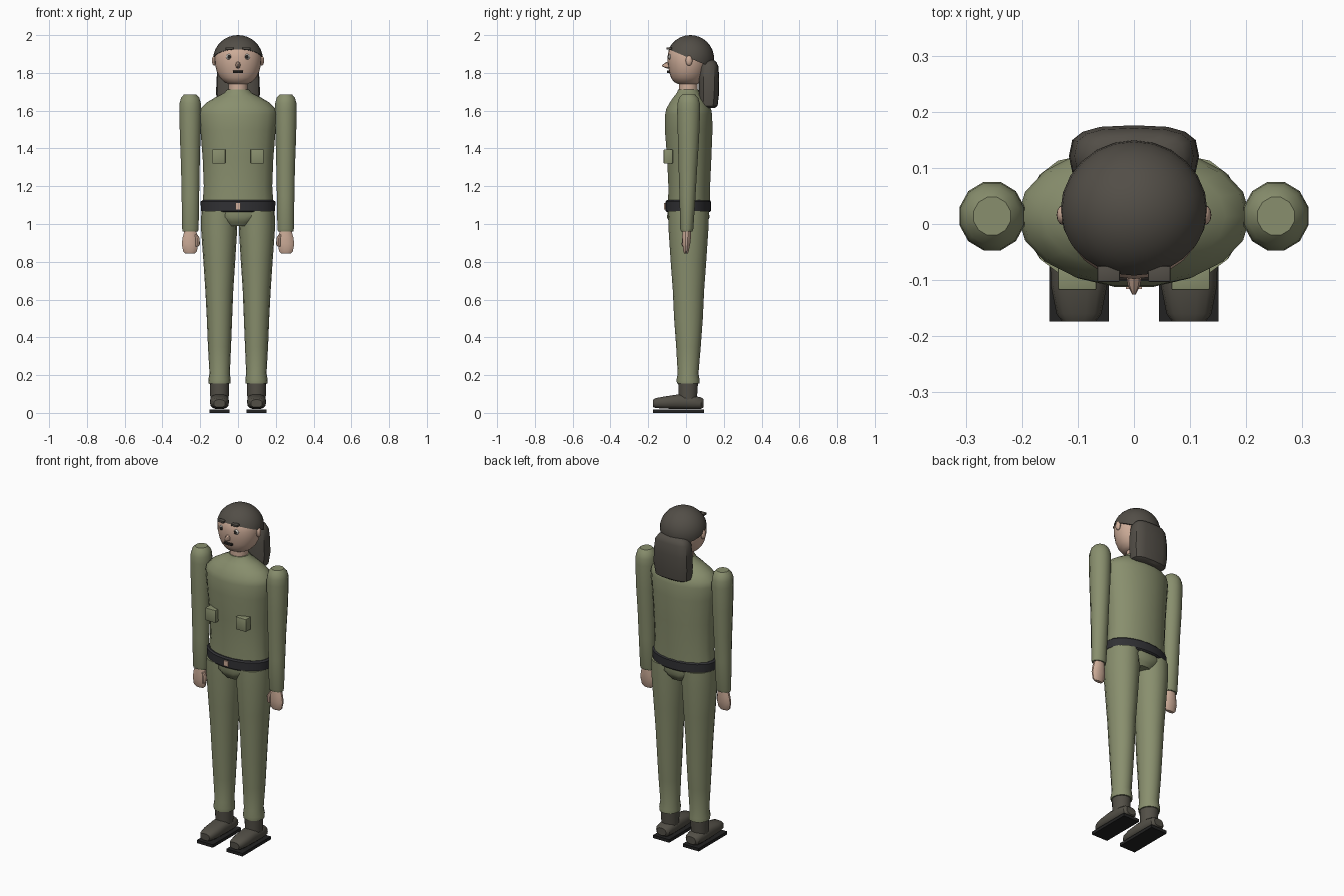
import bpy, bmesh, math
from mathutils import Vector, Matrix


def material(name, rgb):
    m = bpy.data.materials.new(name)
    m.diffuse_color = (*rgb, 1)
    return m


GREEN = material("olive cloth", (0.25, 0.275, 0.155))
SKIN = material("skin", (0.62, 0.42, 0.32))
HAIR = material("dark brown hair", (0.085, 0.076, 0.063))
BOOT = material("boot leather", (0.085, 0.078, 0.062))
BELT = material("belt black", (0.03, 0.03, 0.034))
SOLE = material("sole black", (0.016, 0.016, 0.016))
DARK = material("eye and lip dark", (0.02, 0.017, 0.015))
WHITE = material("eye white", (0.6, 0.57, 0.52))


def finish(bm, name, mat):
    bmesh.ops.recalc_face_normals(bm, faces=bm.faces)
    me = bpy.data.meshes.new(name)
    bm.to_mesh(me)
    bm.free()
    me.materials.append(mat)
    ob = bpy.data.objects.new(name, me)
    bpy.context.collection.objects.link(ob)
    return ob


def loft(name, mat, rings, n=16, axis="Z", power=2.0, turn=0.0):
    """Skin of rings (position, centre a, centre b, radius a, radius b)."""
    bm = bmesh.new()
    prev = None
    for p, ca, cb, ra, rb in rings:
        loop = []
        for i in range(n):
            t = 2 * math.pi * (i + turn) / n
            c, s = math.cos(t), math.sin(t)
            a = ca + ra * math.copysign(abs(c) ** (2 / power), c)
            b = cb + rb * math.copysign(abs(s) ** (2 / power), s)
            loop.append(bm.verts.new((a, b, p) if axis == "Z" else (a, p, b)))
        if prev:
            for i in range(n):
                j = (i + 1) % n
                bm.faces.new((prev[i], prev[j], loop[j], loop[i]))
        else:
            bm.faces.new(loop)
        prev = loop
    bm.faces.new(prev)
    return finish(bm, name, mat)


def box(name, mat, lo, hi, bevel=0.0):
    lo, hi = Vector(lo), Vector(hi)
    bm = bmesh.new()
    bmesh.ops.create_cube(bm, size=1, matrix=Matrix.Translation((lo + hi) / 2)
                          @ Matrix.Diagonal((*(hi - lo), 1)))
    if bevel:
        bmesh.ops.bevel(bm, geom=bm.edges[:], offset=bevel, segments=2, affect="EDGES", profile=0.5)
    return finish(bm, name, mat)


def ball(name, mat, centre, radii, u=20, v=12, cut=None):
    bm = bmesh.new()
    bmesh.ops.create_uvsphere(bm, u_segments=u, v_segments=v, radius=1,
                              matrix=Matrix.Translation(centre) @ Matrix.Diagonal((*radii, 1)))
    if cut:
        bmesh.ops.bisect_plane(bm, geom=bm.verts[:] + bm.edges[:] + bm.faces[:],
                               plane_co=cut[0], plane_no=cut[1], clear_inner=True)
        bmesh.ops.holes_fill(bm, edges=[e for e in bm.edges if e.is_boundary])
    return finish(bm, name, mat)


# Torso, belt and pelvis
loft("torso", GREEN, [
    (1.07, 0, 0.015, 0.190, 0.112), (1.20, 0, 0.017, 0.181, 0.112),
    (1.35, 0, 0.017, 0.187, 0.119), (1.50, 0, 0.014, 0.199, 0.128),
    (1.58, 0, 0.014, 0.207, 0.126), (1.61, 0, 0.014, 0.200, 0.120),
    (1.645, 0, 0.014, 0.163, 0.100), (1.675, 0, 0.013, 0.112, 0.078),
    (1.695, 0, 0.012, 0.072, 0.060), (1.712, 0, 0.011, 0.058, 0.054)], n=18)
loft("belt", BELT, [
    (1.063, 0, 0.012, 0.188, 0.114), (1.070, 0, 0.012, 0.196, 0.121),
    (1.118, 0, 0.012, 0.198, 0.121), (1.126, 0, 0.012, 0.188, 0.114)], n=24)
box("belt_buckle", SKIN, (-0.014, -0.116, 1.078), (0.014, -0.10, 1.110))
loft("pelvis", GREEN, [
    (0.99, 0, 0.012, 0.085, 0.088), (1.01, 0, 0.012, 0.110, 0.104),
    (1.035, 0, 0.012, 0.150, 0.117), (1.07, 0, 0.012, 0.180, 0.112)], n=12, turn=0.5)

# Neck, head and face
loft("neck", SKIN, [(1.69, 0, 0.012, 0.051, 0.050), (1.78, 0, 0.012, 0.051, 0.050)])
loft("head", SKIN, [
    (1.740, 0, 0.010, 0.048, 0.050), (1.752, 0, 0.008, 0.074, 0.072),
    (1.775, 0, 0.008, 0.096, 0.088), (1.805, 0, 0.010, 0.112, 0.099),
    (1.845, 0, 0.012, 0.122, 0.108), (1.885, 0, 0.014, 0.124, 0.112),
    (1.920, 0, 0.018, 0.117, 0.110), (1.960, 0, 0.022, 0.090, 0.088)], n=24)
ball("hair_cap", HAIR, (0, 0.023, 1.874), (0.131, 0.126, 0.126), 24, 16,
     cut=((0, 0.02, 1.878), (0, 0.42, 1)))
loft("hair_back", HAIR, [
    (1.614, 0, 0.115, 0.085, 0.038), (1.625, 0, 0.117, 0.108, 0.050),
    (1.690, 0, 0.121, 0.116, 0.054), (1.770, 0, 0.121, 0.114, 0.055),
    (1.835, 0, 0.121, 0.106, 0.050), (1.858, 0, 0.121, 0.090, 0.040),
    (1.868, 0, 0.121, 0.066, 0.026)], n=16, power=3.0)
loft("nose", SKIN, [
    (-0.085, 0, 1.843, 0.015, 0.022), (-0.110, 0, 1.840, 0.011, 0.014),
    (-0.126, 0, 1.838, 0.003, 0.004)], n=8, axis="Y")
box("mouth", DARK, (-0.027, -0.101, 1.799), (0.027, -0.07, 1.812), 0.003)

# Paired parts
for side, s in (("left", 1), ("right", -1)):
    ball(side + "_ear", SKIN, (s * 0.126, 0.016, 1.865), (0.012, 0.018, 0.027), 12, 8)
    ball(side + "_eye", WHITE, (s * 0.047, -0.084, 1.885), (0.017, 0.010, 0.015), 12, 8)
    ball(side + "_pupil", DARK, (s * 0.047, -0.092, 1.885), (0.010, 0.006, 0.010), 10, 6)
    box(side + "_eyebrow", HAIR, (s * 0.045 - 0.020, -0.103, 1.923),
        (s * 0.045 + 0.020, -0.075, 1.935), 0.002)
    box(side + "_chest_pocket", GREEN, (s * 0.101 - 0.034, -0.118, 1.320),
        (s * 0.101 + 0.034, -0.07, 1.395), 0.003)

    # Arm with domed shoulder, and hand
    loft(side + "_arm", GREEN, [
        (0.960, s * 0.252, 0.004, 0.042, 0.031), (0.975, s * 0.252, 0.004, 0.045, 0.036),
        (1.150, s * 0.252, 0.008, 0.048, 0.044), (1.300, s * 0.252, 0.010, 0.051, 0.051),
        (1.450, s * 0.253, 0.013, 0.056, 0.058), (1.600, s * 0.253, 0.014, 0.060, 0.063),
        (1.640, s * 0.253, 0.014, 0.058, 0.061), (1.668, s * 0.253, 0.014, 0.050, 0.052),
        (1.686, s * 0.253, 0.014, 0.034, 0.035)], n=12, turn=0.5)
    loft(side + "_hand", SKIN, [
        (0.845, s * 0.254, 0.000, 0.026, 0.010), (0.856, s * 0.254, 0.000, 0.038, 0.015),
        (0.895, s * 0.254, 0.002, 0.045, 0.021), (0.930, s * 0.253, 0.003, 0.041, 0.024),
        (0.965, s * 0.252, 0.004, 0.032, 0.024)], n=12, turn=0.5)
    loft(side + "_thumb", SKIN, [
        (0.880, s * 0.217, -0.012, 0.007, 0.008), (0.892, s * 0.214, -0.012, 0.012, 0.011),
        (0.925, s * 0.215, -0.010, 0.012, 0.011), (0.945, s * 0.224, -0.006, 0.009, 0.010)], n=8)

    # Trouser leg
    loft(side + "_leg", GREEN, [
        (0.155, s * 0.098, 0.012, 0.058, 0.060), (0.175, s * 0.098, 0.011, 0.059, 0.061),
        (0.210, s * 0.097, 0.011, 0.054, 0.055), (0.350, s * 0.098, 0.013, 0.061, 0.065),
        (0.500, s * 0.098, 0.013, 0.067, 0.076), (0.650, s * 0.099, 0.013, 0.074, 0.083),
        (0.800, s * 0.099, 0.013, 0.084, 0.094), (0.980, s * 0.100, 0.013, 0.096, 0.106),
        (1.070, s * 0.099, 0.013, 0.095, 0.108)], n=16)

    # Boot shaft, shoe and sole plate
    loft(side + "_boot_shaft", BOOT, [
        (0.050, s * 0.098, 0.010, 0.047, 0.048), (0.090, s * 0.098, 0.010, 0.049, 0.050),
        (0.165, s * 0.098, 0.011, 0.052, 0.054)], n=14)
    loft(side + "_shoe", BOOT, [
        (-0.174, s * 0.098, 0.050, 0.030, 0.020), (-0.160, s * 0.098, 0.052, 0.040, 0.027),
        (-0.110, s * 0.098, 0.055, 0.050, 0.033), (-0.040, s * 0.098, 0.059, 0.051, 0.040),
        (0.040, s * 0.098, 0.055, 0.050, 0.036), (0.080, s * 0.098, 0.052, 0.044, 0.031),
        (0.093, s * 0.098, 0.051, 0.030, 0.022)], n=14, axis="Y", power=2.6)
    box(side + "_sole", SOLE, (s * 0.098 - 0.053, -0.174, 0.0), (s * 0.098 + 0.053, 0.095, 0.018))

# Smooth shading with sharp edges kept
for ob in bpy.context.scene.objects:
    ob.select_set(True)
    bpy.context.view_layer.objects.active = ob
bpy.ops.object.shade_smooth_by_angle(angle=math.radians(35))
